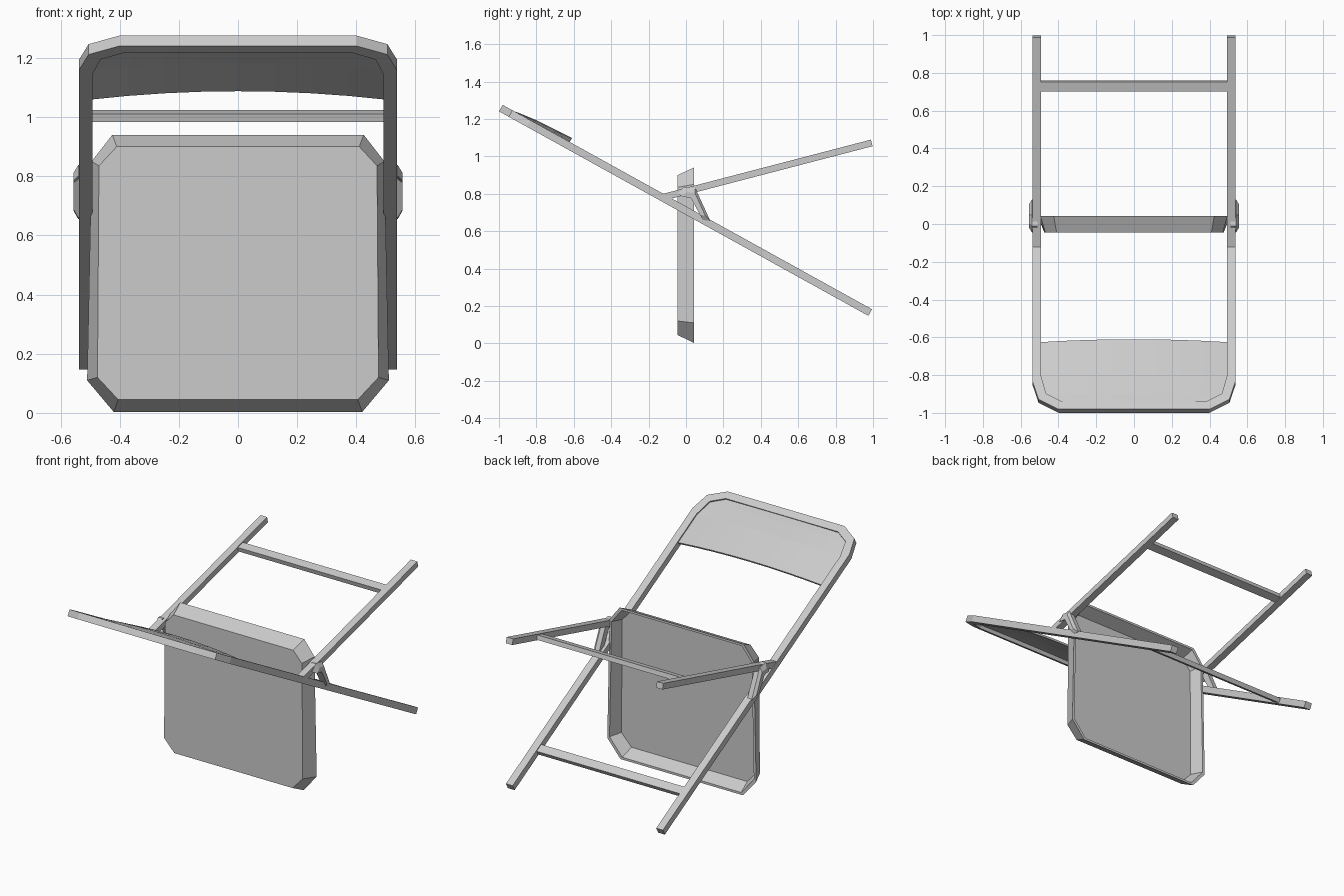
import bpy, bmesh
from mathutils import Vector

if "Cube" in bpy.data.objects:
    bpy.data.objects.remove(bpy.data.objects["Cube"])

# Sloped plane of the main frame: s runs down the slope, h is out of the plane
TOP, END = Vector((0, -0.99, 1.258)), Vector((0, 0.985, 0.165))
D = (END - TOP).normalized()
N = Vector((1, 0, 0)).cross(D)
if N.z < 0:
    N = -N
LEN = (END - TOP).length


def on_frame(x, s, h=0.0):
    return Vector((x, 0, 0)) + TOP + D * s + N * h


def make(name, build):
    bm = bmesh.new()
    build(bm)
    bmesh.ops.recalc_face_normals(bm, faces=bm.faces)
    me = bpy.data.meshes.new(name)
    bm.to_mesh(me)
    bm.free()
    ob = bpy.data.objects.new(name, me)
    bpy.context.collection.objects.link(ob)
    return ob


def skin(bm, loops, cap=True, ring=False):
    """Join equal-length closed loops with quads; cap the ends or close the ring."""
    rows = [[bm.verts.new(p) for p in lp] for lp in loops]
    pairs = list(zip(rows, rows[1:])) + ([(rows[-1], rows[0])] if ring else [])
    for a, b in pairs:
        for i in range(len(a)):
            j = (i + 1) % len(a)
            bm.faces.new((a[i], a[j], b[j], b[i]))
    if cap:
        bm.faces.new(rows[0])
        bm.faces.new(rows[-1])


def mirrored(half):
    return half + [(-x, v) for x, v in reversed(half)]


def beam(name, a, b, side, up):
    """Four-sided bar from a to b with half-extents given as vectors."""
    sec = [side + up, side - up, -side - up, up - side]
    return make(name, lambda bm: skin(bm, [[a + c for c in sec], [b + c for c in sec]]))


# Main frame: square tube bent into a U
outer = mirrored([(.538, LEN), (.538, .17), (.505, .06), (.40, 0)])
inner = mirrored([(.492, LEN), (.492, .20), (.465, .095), (.385, .048)])


def frame(bm):
    loops = []
    for (xo, so), (xi, si) in zip(outer, inner):
        loops.append([on_frame(xo, so, .02), on_frame(xi, si, .02),
                      on_frame(xi, si, -.02), on_frame(xo, so, -.02)])
    skin(bm, loops)


make("main_frame", frame)


# Backrest: thin panel bowed across its width
def backrest(bm):
    cols = 8
    rows = []
    for s, w, bow in ((.045, .385, .003), (.095, .468, .012), (.20, .495, .024), (.41, .495, .032)):
        ts = [2 * i / cols - 1 for i in range(cols + 1)]
        rows.append([bm.verts.new(on_frame(t * w, s, .006 + bow * (1 - t * t))) for t in ts])
    for a, b in zip(rows, rows[1:]):
        for i in range(cols):
            bm.faces.new((a[i], a[i + 1], b[i + 1], b[i]))


panel = make("backrest", backrest)
mod = panel.modifiers.new("thickness", 'SOLIDIFY')
mod.thickness, mod.offset = .012, 0


# Seat: hollow tray hanging vertically, open at the back
def seat(bm):
    rim = mirrored([(.42, .003), (.51, .11), (.495, .85), (.425, .94)])
    face = mirrored([(.405, .045), (.475, .12), (.47, .835), (.41, .90)])

    def at(loop, y, k=1.0):
        return [(x * k, y, .47 + (z - .47) * k) for x, z in loop]
    skin(bm, [at(face, -.045), at(rim, .042), at(rim, .042, .97), at(face, -.033, .98)])


make("seat", seat)

# Rear legs and their crossbar
A, B = Vector((0, -.12, .782)), Vector((0, .993, 1.072))
leg_dir = (B - A).normalized()
leg_up = Vector((0, -leg_dir.z, leg_dir.y))
X = Vector((1, 0, 0))
for sgn, tag in ((1, "right"), (-1, "left")):
    off = X * sgn * .515
    beam("rear_leg_" + tag, A + off, B + off, X * .022, leg_up * .018)
    # Folding strut between rear leg and frame
    prof = [(-.045, .80), (-.01, .838), (.05, .83), (.13, .655), (.09, .66), (.02, .79)]
    make("folding_strut_" + tag, lambda bm: skin(bm, [
        [(sgn * .51, y, z) for y, z in prof],
        [(sgn * .54, y, z) for y, z in prof],
        [(sgn * .556, .04 + (y - .04) * .7, .75 + (z - .75) * .7) for y, z in prof]]))
R = A + leg_dir * ((.73 - A.y) / leg_dir.y)
beam("rear_crossbar", R - X * .5, R + X * .5, leg_dir * .026, leg_up * .014)

# Front legs' crossbar
s = (.73 - TOP.y) / D.y
beam("front_crossbar", on_frame(-.5, s), on_frame(.5, s), D * .026, N * .014)
